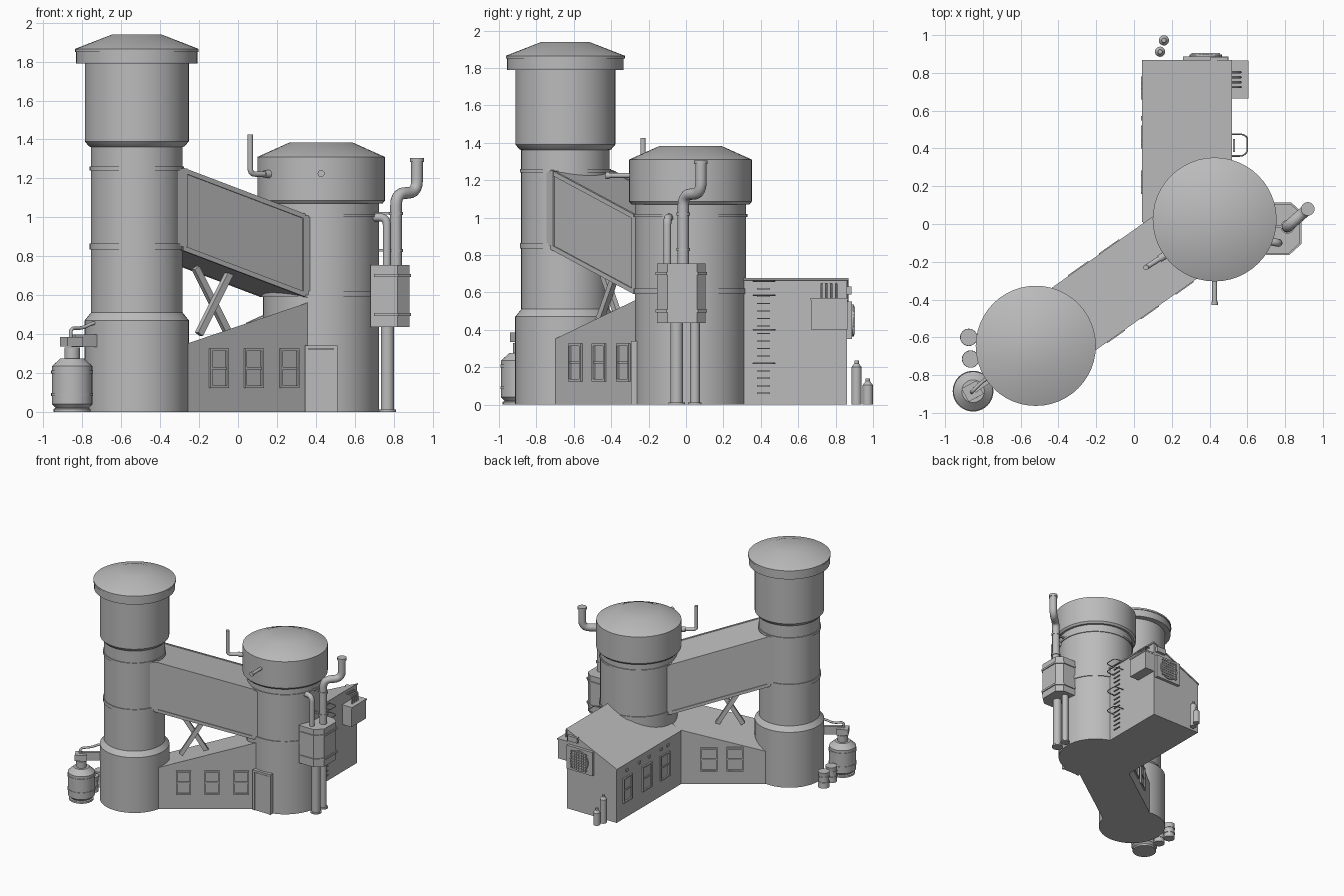
import bpy, bmesh
from math import cos, sin, pi, atan2, hypot
from mathutils import Vector, Matrix

cube = bpy.data.objects.get("Cube")
if cube:
    bpy.data.objects.remove(cube)

grey = bpy.data.materials.new("plain_grey")
grey.use_nodes = True
GREY = (0.5, 0.5, 0.5, 1)
grey.diffuse_color = GREY
grey.node_tree.nodes["Principled BSDF"].inputs["Base Color"].default_value = GREY


def finish(name, bm, smooth=False):
    bmesh.ops.recalc_face_normals(bm, faces=bm.faces)
    me = bpy.data.meshes.new(name)
    bm.to_mesh(me)
    bm.free()
    me.materials.append(grey)
    ob = bpy.data.objects.new(name, me)
    bpy.context.collection.objects.link(ob)
    if smooth:
        bpy.ops.object.select_all(action='DESELECT')
        ob.select_set(True)
        bpy.context.view_layer.objects.active = ob
        bpy.ops.object.shade_smooth_by_angle(angle=0.5)
    return ob


def box(name, loc, size, turn=0, tilt=0):
    bm = bmesh.new()
    m = Matrix.Translation(loc) @ Matrix.Rotation(turn, 4, 'Z') @ Matrix.Rotation(tilt, 4, 'Y')
    bmesh.ops.create_cube(bm, size=1, matrix=m @ Matrix.Diagonal((*size, 1)))
    return finish(name, bm)


def lathe(name, x, y, profile, seg=48):
    """Round body from (radius, height) points, capped at both ends."""
    bm = bmesh.new()
    rings = [[bm.verts.new((x + r * cos(2 * pi * i / seg), y + r * sin(2 * pi * i / seg), z))
              for i in range(seg)] for r, z in profile]
    for a, b in zip(rings, rings[1:]):
        for i in range(seg):
            j = (i + 1) % seg
            bm.faces.new((a[i], a[j], b[j], b[i]))
    bm.faces.new(rings[0])
    bm.faces.new(rings[-1])
    return finish(name, bm, True)


def prism(name, plan, low, high):
    """Solid on a plan outline; low and high give the heights at (x, y)."""
    bm = bmesh.new()
    a = [bm.verts.new((x, y, low(x, y))) for x, y in plan]
    b = [bm.verts.new((x, y, high(x, y))) for x, y in plan]
    bm.faces.new(a)
    bm.faces.new(b)
    for i in range(len(plan)):
        j = (i + 1) % len(plan)
        bm.faces.new((a[i], a[j], b[j], b[i]))
    return finish(name, bm)


def pipe(name, points, r, bend=0.04, seg=16):
    """Round tube along a path whose corners are rounded."""
    p = [Vector(q) for q in points]
    path = [p[0]]
    for a, b, c in zip(p, p[1:], p[2:]):
        d = min(bend, (a - b).length * 0.45, (c - b).length * 0.45)
        s, e = b + (a - b).normalized() * d, b + (c - b).normalized() * d
        for k in range(6):
            t = k / 5
            path.append(s * (1 - t) ** 2 + b * 2 * t * (1 - t) + e * t * t)
    path.append(p[-1])
    bm = bmesh.new()
    rings = []
    side = (path[1] - path[0]).orthogonal().normalized()
    for i, q in enumerate(path):
        d = (path[min(i + 1, len(path) - 1)] - path[max(i - 1, 0)]).normalized()
        side = (side - d * side.dot(d)).normalized()
        up = d.cross(side)
        rings.append([bm.verts.new(q + r * (side * cos(2 * pi * k / seg) + up * sin(2 * pi * k / seg)))
                      for k in range(seg)])
    for a, b in zip(rings, rings[1:]):
        for i in range(seg):
            j = (i + 1) % seg
            bm.faces.new((a[i], a[j], b[j], b[i]))
    bm.faces.new(rings[0])
    bm.faces.new(rings[-1])
    return finish(name, bm, True)


# Towers: tall one (A) and wide one (B), with the axis between them
A, B = Vector((-0.52, -0.645)), Vector((0.427, 0.024))
AXIS = (B - A).normalized()
OUT = Vector((AXIS.y, -AXIS.x))
TURN = atan2(AXIS.y, AXIS.x)
SPAN = (B - A).length


def on_axis(s, n=0):
    return A + AXIS * s + OUT * n


def along(x, y):
    return (Vector((x, y)) - A).dot(AXIS)


def ring(z, r, h=0.015, e=0.007):
    return [(r, z - h), (r + e, z - h), (r + e, z + h), (r, z + h)]


lathe("tall_tower", *A, [(0.268, 0), (0.268, 0.47), (0.236, 0.51), *ring(0.85, 0.236),
      *ring(1.25, 0.236, 0.01), (0.236, 1.36), (0.246, 1.365), (0.267, 1.39), (0.267, 1.79),
      (0.312, 1.79), (0.312, 1.85), (0.318, 1.85), (0.318, 1.865), (0.13, 1.938)])
lathe("wide_tower", *B, [(0.298, 0), *ring(0.605, 0.298), *ring(1.01, 0.298, 0.008), (0.298, 1.07),
      (0.315, 1.07), (0.328, 1.085), (0.328, 1.31), (0.165, 1.383)])

# Sloping bridge with edge trims and end collars
def bridge_top(x, y):
    return 1.245 - 0.31 * (along(x, y) - 0.17)

W = 0.195
def strip(s0, s1, n0, n1):
    return [on_axis(s0, n0), on_axis(s1, n0), on_axis(s1, n1), on_axis(s0, n1)]

prism("bridge", strip(0.1, 0.95, -W, W), lambda x, y: bridge_top(x, y) - 0.42, bridge_top)
for side in (-1, 1):
    for drop in (0, 0.4):
        prism("bridge_trim", strip(0.15, 0.92, side * (W - 0.01), side * (W + 0.007)),
              lambda x, y: bridge_top(x, y) - drop - 0.022, lambda x, y: bridge_top(x, y) - drop + 0.004)
box("tall_tower_collar", (*on_axis(0.1), 1.05), (0.15, 0.41, 0.4), TURN)
box("wide_tower_collar", (*on_axis(SPAN - 0.19), 0.805), (0.13, 0.41, 0.41), TURN)

# Crossed struts under the bridge
for shift, rise in ((0.015, -1), (-0.015, 1)):
    lean = 0.55 * rise
    box("strut", (*on_axis(0.46, 0.035 + shift), 0.57), (0.035, 0.03, 0.4), TURN, -lean)

# Low wing between towers and rear annex, both with sloping roofs
prism("low_wing", strip(0.1, SPAN, -W, W), lambda x, y: 0, lambda x, y: 0.44 + 0.34 * x)
X0, X1, Y1 = 0.048, 0.513, 0.862
def annex_roof(x, y):
    return 0.457 + 0.46 * (x - X0)

prism("annex", [(X0, 0), (X1, 0), (X1, Y1), (X0, Y1)], lambda x, y: 0, annex_roof)
prism("annex_roof_edge", [(X0 - 0.006, 0.01), (X1 + 0.006, 0.01), (X1 + 0.006, Y1 + 0.006),
      (X0 - 0.006, Y1 + 0.006)], lambda x, y: annex_roof(x, y) - 0.008, lambda x, y: annex_roof(x, y) + 0.004)


def window(p, z, w, h, turn, bars=True):
    """Framed window; local x runs along the wall."""
    u = Vector((cos(turn), sin(turn)))
    for k in (-1, 1):
        box("window_jamb", (*(Vector(p) + u * k * w / 2), z), (0.012, 0.024, h + 0.012), turn)
        box("window_rail", (*p, z + k * h / 2), (w, 0.024, 0.012), turn)
    if bars:
        box("window_bar", (*p, z), (w, 0.014, 0.012), turn)


for s in (0.375, 0.595, 0.82):
    window(on_axis(s, W), 0.225, 0.105, 0.19, TURN)
for s in (0.42, 0.62):
    window(on_axis(s, -W), 0.21, 0.12, 0.19, TURN)
for y in (0.22, 0.46, 0.72):
    window((X0, y), 0.24, 0.11, 0.2, pi / 2)
for y in (0.18, 0.27, 0.43, 0.56, 0.73):
    box("wall_vent", (X0, y, 0.4), (0.02, 0.025, 0.02))

# Front door on the wide tower
box("door", (0.427, -0.2, 0.16), (0.13, 0.18, 0.32))
for x in (0.353, 0.501):
    box("door_post", (x, -0.2, 0.17), (0.02, 0.19, 0.34))
box("door_lintel", (0.427, -0.2, 0.333), (0.165, 0.19, 0.016))

# Side machine box with pipes
prism("machine_box", [(0.68, -0.155), (0.82, -0.155), (0.88, -0.1), (0.88, 0.06), (0.83, 0.105), (0.68, 0.105)],
      lambda x, y: 0.435, lambda x, y: 0.755)
for z in (0.5, 0.7):
    prism("machine_band", [(0.7, -0.163), (0.823, -0.163), (0.888, -0.104), (0.888, 0.064), (0.833, 0.113),
          (0.7, 0.113)], lambda x, y: z - 0.008, lambda x, y: z + 0.008)
for y, r in ((-0.05, 0.034), (0.048, 0.026)):
    lathe("machine_leg", 0.768, y, [(r + 0.01, 0), (r + 0.01, 0.012), (r, 0.012), (r, 0.44)], 20)
pipe("thin_pipe", [(0.765, -0.1, 0.75), (0.765, -0.1, 1), (0.66, -0.08, 1)], 0.021)
pipe("chimney_pipe", [(0.812, -0.015, 0.75), (0.812, -0.015, 1.125), (0.92, 0.08, 1.125), (0.92, 0.08, 1.3)], 0.03, 0.07)
lathe("chimney_rim", 0.92, 0.08, [(0.036, 1.285), (0.036, 1.305)], 20)
for z in (0.83, 1.02):
    lathe("chimney_clamp", 0.812, -0.015, [(0.036, z - 0.008), (0.036, z + 0.008)], 20)
    box("chimney_bracket", (0.76, -0.015, z), (0.1, 0.012, 0.012))

# Vent pipes on the wide tower's cap
pipe("cap_vent_pipe", [(0.18, -0.155, 1.222), (0.063, -0.23, 1.222), (0.063, -0.23, 1.425)], 0.014, 0.03)
pipe("cap_vent_flange", [(0.17, -0.162, 1.222), (0.135, -0.184, 1.222)], 0.02)
pipe("cap_front_pipe", [(0.427, -0.28, 1.225), (0.427, -0.425, 1.225)], 0.013)
pipe("cap_front_rim", [(0.427, -0.41, 1.225), (0.427, -0.43, 1.225)], 0.018)

# Ladder with guard hoops
for i in range(16):
    box("ladder_rung", (0.53, 0.415, 0.06 + i * 0.04), (0.01, 0.07, 0.007))
for z in (0.22, 0.4, 0.585, 0.66):
    pipe("ladder_hoop", [(0.5, 0.36, z), (0.575, 0.36, z), (0.6, 0.38, z), (0.6, 0.46, z),
         (0.575, 0.475, z), (0.5, 0.475, z)], 0.004, 0.02, 8)

# Wall unit with cables
box("wall_unit", (0.555, 0.765, 0.485), (0.09, 0.195, 0.165))
box("wall_unit_lid", (0.557, 0.765, 0.565), (0.096, 0.2, 0.012))
for y in (0.725, 0.75, 0.777, 0.803):
    pipe("cable", [(0.565, y, 0.56), (0.565, y, 0.645), (0.5, y, 0.645)], 0.006, 0.03, 8)

# Rear fan panel with grille
box("fan_panel", (0.38, 0.872, 0.45), (0.24, 0.03, 0.2))
pipe("fan_ring", [(0.38, 0.88, 0.45), (0.38, 0.897, 0.45)], 0.085, seg=32)
for k in range(-3, 4):
    box("fan_slat", (0.38, 0.899, 0.45 + k * 0.022), (0.15, 0.01, 0.006))
    box("fan_slat", (0.38 + k * 0.022, 0.899, 0.45), (0.006, 0.01, 0.15))
box("rear_lamp", (0.45, 0.87, 0.61), (0.09, 0.03, 0.045))

# Gas bottles behind the annex
for x, y, h in ((0.138, 0.912, 0.235), (0.158, 0.972, 0.14)):
    lathe("gas_bottle", x, y, [(0.027, 0), (0.027, h - 0.035), (0.012, h - 0.015), (0.012, h)], 20)

# Banded tank, its valve box and feed pipes, and two barrels
T = (-0.852, -0.885)
lathe("tank", *T, [(0.095, 0), (0.095, 0.015), (0.085, 0.02), (0.104, 0.04), *ring(0.09, 0.104, 0.008, 0.004),
      *ring(0.205, 0.104, 0.008, 0.004), (0.104, 0.235), (0.06, 0.275), (0.04, 0.275), (0.04, 0.33)], 32)
box("valve_box", (-0.855, -0.885, 0.36), (0.09, 0.08, 0.05), 0.5)
box("valve_arm", (-0.78, -0.835, 0.365), (0.16, 0.03, 0.065), 0.6)
pipe("feed_pipe", [(-0.86, -0.89, 0.37), (-0.86, -0.89, 0.43), (-0.8, -0.83, 0.43), (-0.74, -0.8, 0.46), (-0.68, -0.76, 0.46)], 0.009)
for x, y in ((-0.875, -0.6), (-0.865, -0.715)):
    lathe("barrel", x, y, [(0.045, 0), *ring(0.045, 0.042, 0.005, 0.004), *ring(0.09, 0.042, 0.005, 0.004),
          (0.045, 0.13)], 24)
